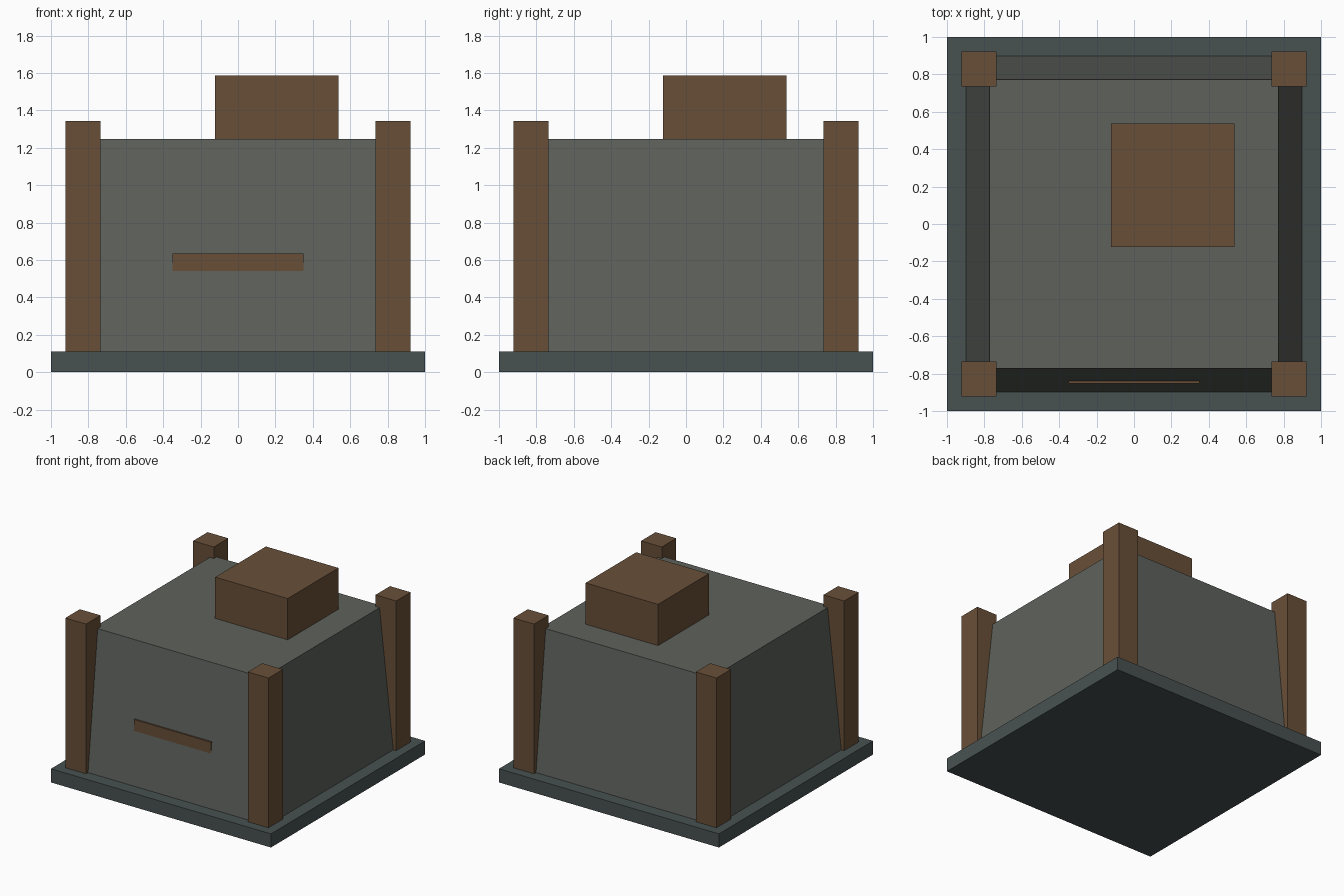
import bpy

if "Cube" in bpy.data.objects:
    bpy.data.objects.remove(bpy.data.objects["Cube"])


def material(name, color):
    m = bpy.data.materials.new(name)
    m.diffuse_color = (*color, 1)
    m.use_nodes = True
    m.node_tree.nodes["Principled BSDF"].inputs["Base Color"].default_value = m.diffuse_color
    return m


WOOD = material("wood", (0.14, 0.078, 0.04))
STONE = material("stone", (0.11, 0.12, 0.105))
SLATE = material("slate", (0.065, 0.083, 0.083))


def box(name, lo, hi, mat):
    """Axis-aligned box between two corners."""
    center = [(a + b) / 2 for a, b in zip(lo, hi)]
    size = [b - a for a, b in zip(lo, hi)]
    bpy.ops.mesh.primitive_cube_add(size=1, location=center)
    ob = bpy.context.object
    ob.name = name
    for v in ob.data.vertices:
        v.co = [c * s for c, s in zip(v.co, size)]
    ob.data.materials.append(mat)
    return ob


# Base slab
box("base_slab", (-1, -1, 0), (1, 1, 0.112), SLATE)

# Body, tapering towards the top
body = box("tapered_body", (-0.897, -0.897, 0.112), (0.897, 0.897, 1.247), STONE)
for v in body.data.vertices:
    if v.co.z > 0:
        v.co.x *= 0.772 / 0.897
        v.co.y *= 0.772 / 0.897

# Four corner posts
for side, sx in (("left", -1), ("right", 1)):
    for end, sy in (("front", -1), ("back", 1)):
        cx, cy, h = sx * 0.829, sy * 0.829, 0.094
        box(f"{end}_{side}_post", (cx - h, cy - h, 0.112), (cx + h, cy + h, 1.342), WOOD)

# Off-centre block on the roof
box("roof_block", (-0.122, -0.122, 1.247), (0.537, 0.537, 1.586), WOOD)

# Thin slat set into the front wall
box("front_slat", (-0.35, -0.82, 0.542), (0.35, -0.853, 0.635), WOOD)
